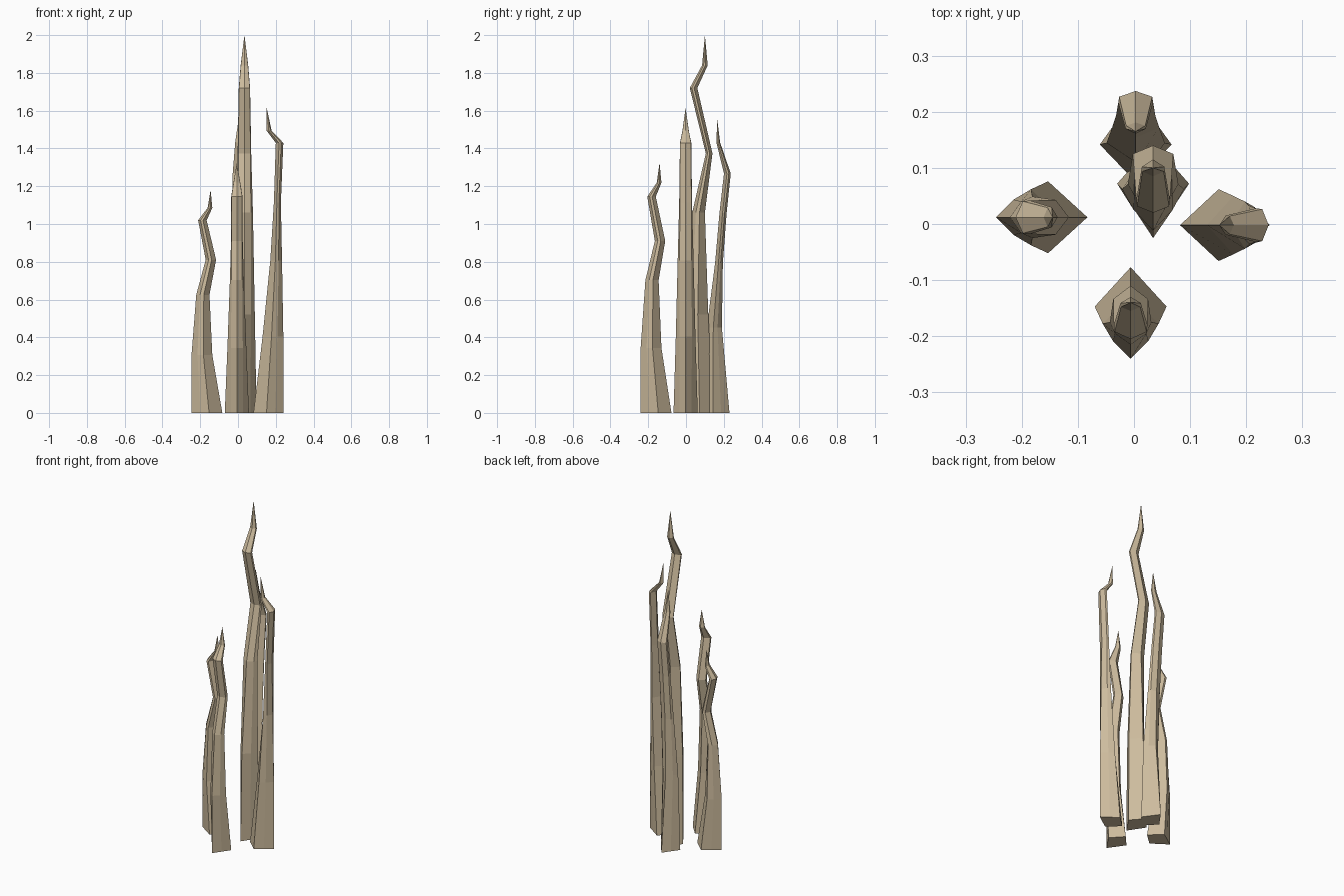
import bpy, bmesh, math
from mathutils import Vector

if "Cube" in bpy.data.objects:
    bpy.data.objects.remove(bpy.data.objects["Cube"])

stone = bpy.data.materials.new("sandy_tan")
stone.diffuse_color = (0.61, 0.50, 0.34, 1)
stone.use_nodes = True
stone.node_tree.nodes["Principled BSDF"].inputs["Base Color"].default_value = stone.diffuse_color

# Spike profiles: height fraction, outer ridge, inner ridge, half width
# (ridges are measured outward from the base centre)
WAVY = [(0, .093, -.07, .064), (.26, .093, -.017, .05), (.53, .068, -.002, .037),
        (.687, .018, -.037, .031), (.864, .058, .013, .03), (.92, .008, -.017, .018)]
TALL = [(0, .103, -.067, .064), (.26, .09, -.04, .055), (.53, .045, -.022, .045),
        (.687, -.027, -.062, .036), (.86, .058, .018, .03), (.92, -.007, -.037, .02)]
HOOK = [(0, .087, -.073, .064), (.25, .085, -.025, .052), (.5, .078, .016, .042),
        (.69, .072, .035, .034), (.885, .085, .045, .03), (.925, .023, -.003, .017)]
LEAN = [(0, .075, -.08, .064), (.29, .035, -.045, .052), (.51, .04, -.001, .042),
        (.68, .06, .022, .035), (.815, .082, .046, .031), (.92, .026, .006, .018)]


def spike(name, rows, centre, angle, height, tip):
    """Six-sided tapering spike, bending in the outward direction."""
    out = Vector((math.cos(angle), math.sin(angle), 0))
    side = Vector((-out.y, out.x, 0))
    c = Vector((centre[0], centre[1], 0))
    bm = bmesh.new()
    rings = []
    for k, (f, o, i, w) in enumerate(rows):
        s = i + (o - i) * 0.43
        m = (o + s) / 2
        mw = w * min(0.95, 0.5 + 0.13 * k)
        ring = [(o, 0), (m, mw), (s, w), (i, 0), (s, -w), (m, -mw)]
        rings.append([bm.verts.new(c + out * a + side * b + Vector((0, 0, f * height)))
                      for a, b in ring])
    for lo, hi in zip(rings, rings[1:]):
        for j in range(6):
            n = (j + 1) % 6
            bm.faces.new((lo[j], lo[n], hi[n], hi[j]))
    apex = bm.verts.new(c + out * tip + Vector((0, 0, height)))
    for j in range(6):
        bm.faces.new((rings[-1][j], rings[-1][(j + 1) % 6], apex))
    bm.faces.new(rings[0][::-1])
    bmesh.ops.recalc_face_normals(bm, faces=bm.faces[:])
    me = bpy.data.meshes.new(name)
    bm.to_mesh(me)
    bm.free()
    me.materials.append(stone)
    bpy.context.collection.objects.link(bpy.data.objects.new(name, me))


# Central spike and the four around it
spike("centre_spike", TALL, (.034, .078), -math.pi / 2, 2.0, -.022)
spike("front_spike", WAVY, (-.006, -.147), -math.pi / 2, 1.325, -.007)
spike("left_spike", WAVY, (-.153, .012), math.pi, 1.18, -.008)
spike("right_spike", HOOK, (.155, -.002), 0, 1.615, -.003)
spike("back_spike", LEAN, (.003, .155), math.pi / 2, 1.555, .01)
